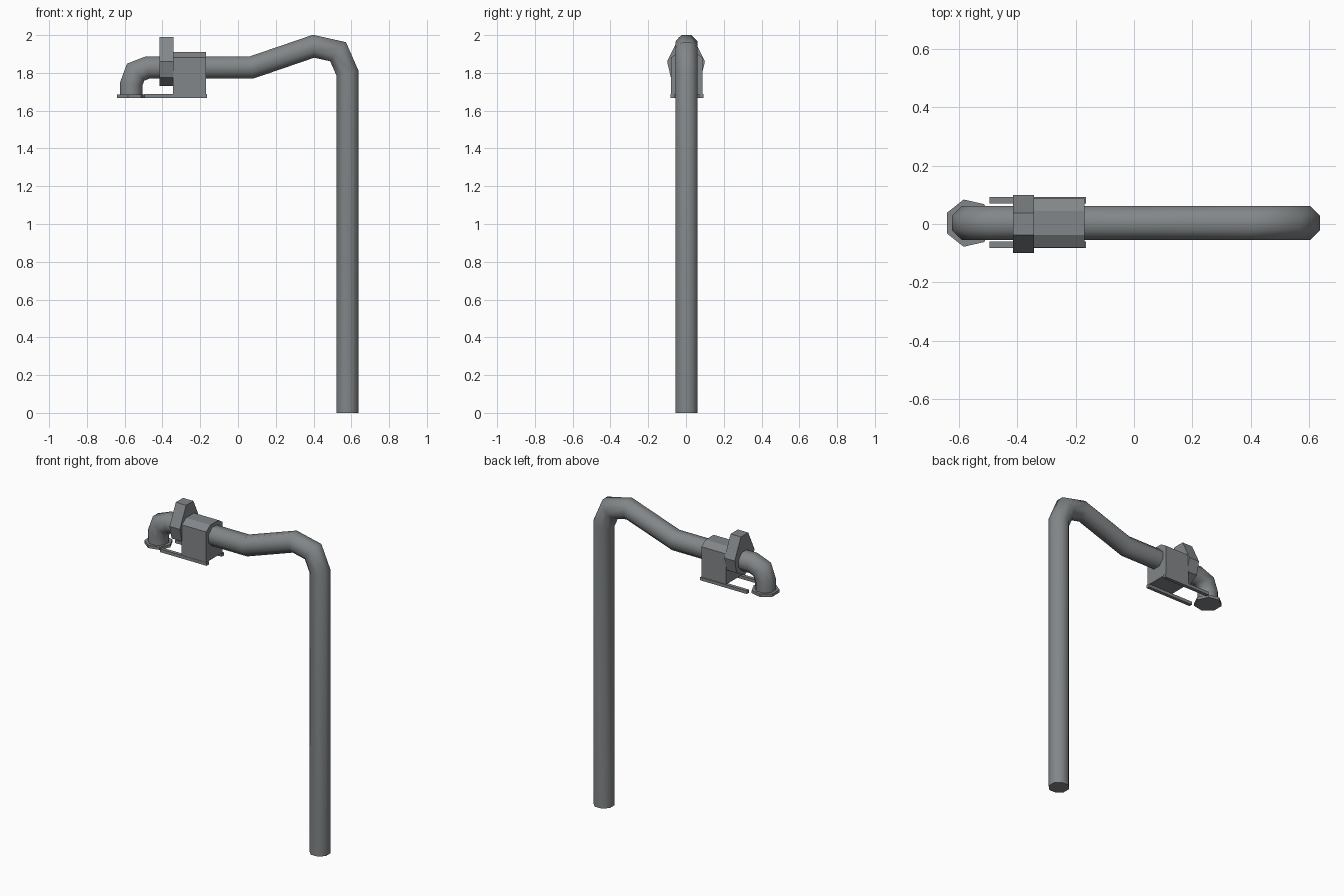
import bpy, bmesh, math
from mathutils import Vector

if "Cube" in bpy.data.objects:
    bpy.data.objects.remove(bpy.data.objects["Cube"])

steel = bpy.data.materials.new("grey_steel")
steel.diffuse_color = (0.225, 0.24, 0.248, 1)
steel.use_nodes = True
steel.node_tree.nodes["Principled BSDF"].inputs["Base Color"].default_value = steel.diffuse_color
YC = 0.003  # shared centre line of the pipework


def make_object(name, bm, smooth=None):
    bmesh.ops.recalc_face_normals(bm, faces=bm.faces)
    me = bpy.data.meshes.new(name)
    bm.to_mesh(me)
    bm.free()
    me.materials.append(steel)
    ob = bpy.data.objects.new(name, me)
    bpy.context.collection.objects.link(ob)
    if smooth:
        bpy.ops.object.select_all(action='DESELECT')
        ob.select_set(True)
        bpy.context.view_layer.objects.active = ob
        bpy.ops.object.shade_smooth_by_angle(angle=math.radians(smooth))
    return ob


def loft(name, rings, smooth=None):
    """Skin equal-sized rings of points and cap both ends."""
    bm = bmesh.new()
    vs = [[bm.verts.new(p) for p in r] for r in rings]
    n = len(vs[0])
    for a, b in zip(vs, vs[1:]):
        for i in range(n):
            j = (i + 1) % n
            bm.faces.new((a[i], a[j], b[j], b[i]))
    bm.faces.new(vs[0])
    bm.faces.new(vs[-1])
    return make_object(name, bm, smooth)


def pipe(name, path, apothem=0.0585, sides=8):
    """Mitred octagonal pipe following an x-z path."""
    pts = [Vector(p) for p in path]
    r = apothem / math.cos(math.pi / sides)
    rings = []
    for i, p in enumerate(pts):
        d0 = (p - pts[i - 1]).normalized() if i else (pts[1] - p).normalized()
        d1 = (pts[i + 1] - p).normalized() if i < len(pts) - 1 else d0
        t = (d0 + d1).normalized()
        m = Vector((-t.y, t.x)) / t.dot(d0)
        ring = []
        for k in range(sides):
            a = 2 * math.pi * (k + 0.5) / sides
            q = p + m * r * math.cos(a)
            ring.append((q.x, YC + r * math.sin(a), q.y))
        rings.append(ring)
    return loft(name, rings, 50)


def x_prism(name, profile, x0, x1, yc=0.0):
    return loft(name, [[(x, y + yc, z) for y, z in profile] for x in (x0, x1)])


# Long riser pipe and bent run into the pump
pipe("riser_pipe", [(0.579, 0), (0.579, 1.80), (0.53, 1.912), (0.40, 1.941),
                    (0.07, 1.828), (-0.25, 1.828)])

# Outlet elbow down to the flange
pipe("outlet_elbow", [(-0.36, 1.828), (-0.48, 1.828), (-0.542, 1.804),
                      (-0.565, 1.742), (-0.565, 1.675)])

# Seven-sided flange plate
flange = [(-0.565 - 0.083 * math.cos(a), YC + 0.083 * math.sin(a))
          for a in (2 * math.pi * (k + 0.5) / 7 for k in range(7))]
loft("outlet_flange", [[(x, y, z) for x, y in flange] for z in (1.668, 1.686)])

# Pump wheel housing
x_prism("pump_housing", [(-0.037, 1.99), (0.037, 1.99), (0.1, 1.86), (0.08, 1.775),
                         (0, 1.73), (-0.08, 1.775), (-0.1, 1.86)], -0.415, -0.342)

# Motor block with chamfered top
x_prism("motor_block", [(-0.041, 1.91), (0.041, 1.91), (0.084, 1.882), (0.084, 1.686),
                        (-0.084, 1.686), (-0.084, 1.882)], -0.345, -0.17, 0.004)

# Pair of mounting rails
for side, label in ((-1, "front"), (1, "back")):
    y = 0.005 + side * 0.076
    x_prism(label + "_rail", [(y - 0.011, 1.667), (y + 0.011, 1.667),
                              (y + 0.011, 1.687), (y - 0.011, 1.687)], -0.495, -0.165)
